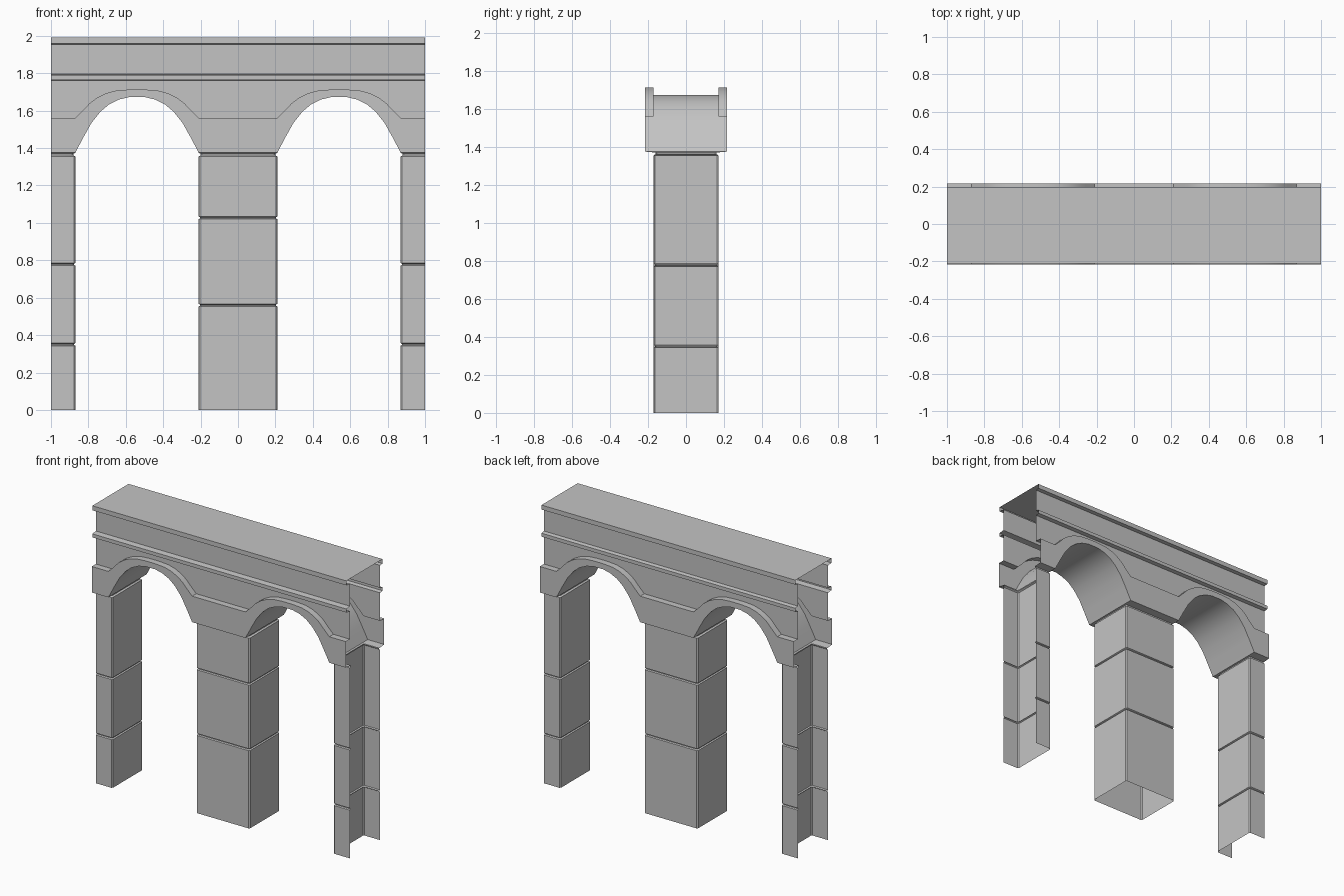
import bpy
import bmesh
import math

cube = bpy.data.objects.get("Cube")
if cube:
    bpy.data.objects.remove(cube, do_unlink=True)

GREY = (0.55, 0.55, 0.55, 1)
stone = bpy.data.materials.new("grey stone")
stone.use_nodes = True
stone.diffuse_color = GREY
stone.node_tree.nodes["Principled BSDF"].inputs["Base Color"].default_value = GREY


def loft(name, rows, closed=False):
    """Skin a series of equally long point rows as an open sheet or tube."""
    bm = bmesh.new()
    grid = [[bm.verts.new(p) for p in row] for row in rows]
    n = len(rows[0])
    for low, high in zip(grid, grid[1:]):
        for i in range(n if closed else n - 1):
            j = (i + 1) % n
            bm.faces.new((low[i], low[j], high[j], high[i]))
    mesh = bpy.data.meshes.new(name)
    bm.to_mesh(mesh)
    bm.free()
    mesh.materials.append(stone)
    obj = bpy.data.objects.new(name, mesh)
    bpy.context.collection.objects.link(obj)
    bpy.ops.object.select_all(action='DESELECT')
    obj.select_set(True)
    bpy.context.view_layer.objects.active = obj
    bpy.ops.object.shade_smooth_by_angle(angle=math.radians(25))
    return obj


WALL, BAND = 0.17, 0.216     # half depths of the wall and the raised band
PIER, SPRING = 0.21, 1.375   # half width of the centre pillar, arch spring height
MID = 0.54                   # arch centre

# Half arch outlines, as offset from the arch centre and height
inner = [(.33, SPRING), (.285, 1.46), (.243, 1.535), (.195, 1.595),
         (.147, 1.635), (.094, 1.66), (.04, 1.673)]
outer = [(.33, 1.56), (.285, 1.605), (.253, 1.64), (.212, 1.67),
         (.165, 1.693), (.11, 1.708), (.04, 1.713)]


def arch(half, centre):
    return ([(centre - dx, z) for dx, z in half]
            + [(centre + dx, z) for dx, z in reversed(half)])


def outline(half):
    z = half[0][1]
    return [(-1, z)] + arch(half, -MID) + arch(half, MID) + [(1, z)]


def at_depth(points, y):
    return [(x, y, z) for x, z in points]


# Raised arch bands with their top ledges, and walls above them
low, high = outline(inner), outline(outer)
level = [(x, 1.76) for x, z in high]
for side, s in (("front", -1), ("back", 1)):
    band = [at_depth(low, s * BAND), at_depth(high, s * BAND), at_depth(high, s * WALL)]
    wall = [at_depth(high, s * WALL), at_depth(level, s * WALL)]
    if s > 0:
        band.reverse()
        wall.reverse()
    loft(side + "_arch_band", band)
    loft(side + "_spandrel_wall", wall)

# Vaults running through from front to back
for side, c in (("right", -MID), ("left", MID)):
    pts = arch(inner, c)
    loft(side + "_vault", [at_depth(pts, BAND), at_depth(pts, -BAND)])

# String course, parapet, cornice and deck as one profile along the length
front_lip, back_lip = 0.21, 0.197


def moulding(s, lip):
    return [(s * y, z) for y, z in ((WALL, 1.76), (lip, 1.765), (lip, 1.79), (WALL, 1.795),
                                   (WALL, 1.955), (lip, 1.958), (lip, 1.99))]


profile = moulding(-1, front_lip) + moulding(1, back_lip)[::-1]
loft("parapet_and_cornice", [[(-1, y, z), (1, y, z)] for y, z in profile])


# Pillars: stacked blocks with shallow joints, flaring out under the band
def levels(joints):
    out = [(0, 0)]
    for z in joints:
        out += [(z - .007, 0), (z - .002, .008), (z + .002, .008), (z + .007, 0)]
    return out + [(1.355, 0), (1.362, .01), (1.37, .01)]


def centre_ring(d, z, y=WALL, c=0.008):
    a, b = PIER - d, y - d
    return [(-a + c, -b, z), (a - c, -b, z), (a, -b + c, z), (a, b - c, z),
            (a - c, b, z), (-a + c, b, z), (-a, b - c, z), (-a, -b + c, z)]


def end_ring(s, d, z, y=WALL, c=0.008):
    a, b = 0.87 + d, y - d
    pts = [(1, b), (a + c, b), (a, b - c), (a, c - b), (a + c, -b), (1, -b)]
    if s < 0:
        pts.reverse()
    return [(s * x, y, z) for x, y in pts]


rows = [centre_ring(d, z) for z, d in levels((0.56, 1.027))]
loft("centre_pillar", rows + [centre_ring(0, SPRING, BAND, 0)], closed=True)
for side, s in (("right", -1), ("left", 1)):
    rows = [end_ring(s, d, z) for z, d in levels((0.35, 0.778))]
    loft(side + "_end_pillar", rows + [end_ring(s, 0, SPRING, BAND, 0)])
